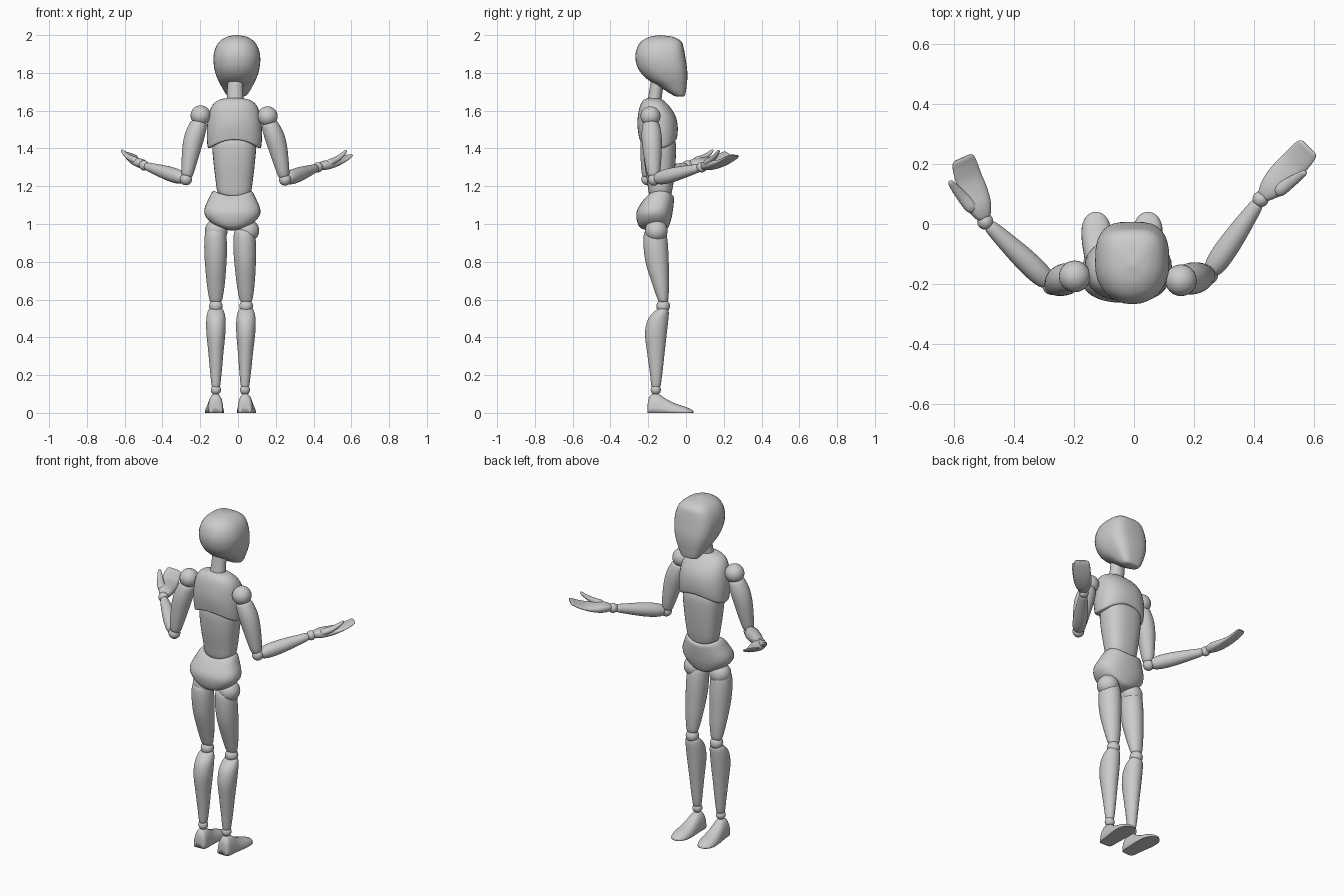
import bpy, bmesh, math
from mathutils import Vector as V

N = 32


def spow(c, n):
    return math.copysign(abs(c) ** (2 / n), c)


def skin(name, rings, angle=40):
    """Skin a list of vertex loops into a closed smooth object."""
    bm = bmesh.new()
    loops = [[bm.verts.new(p) for p in r] for r in rings]
    for a, b in zip(loops, loops[1:]):
        for i in range(N):
            j = (i + 1) % N
            bm.faces.new((a[i], a[j], b[j], b[i]))
    bm.faces.new(loops[0])
    bm.faces.new(loops[-1])
    bmesh.ops.recalc_face_normals(bm, faces=bm.faces)
    me = bpy.data.meshes.new(name)
    bm.to_mesh(me)
    bm.free()
    ob = bpy.data.objects.new(name, me)
    bpy.context.collection.objects.link(ob)
    bpy.ops.object.select_all(action='DESELECT')
    ob.select_set(True)
    bpy.context.view_layer.objects.active = ob
    bpy.ops.object.shade_smooth_by_angle(angle=math.radians(angle))
    return ob


def smooth(rows, steps=4):
    """Catmull-Rom resampling of a table of profile rows."""
    out = []
    for i in range(len(rows) - 1):
        p = [rows[max(i - 1, 0)], rows[i], rows[i + 1], rows[min(i + 2, len(rows) - 1)]]
        for s in range(steps):
            t = s / steps
            out.append([0.5 * (2 * b + (c - a) * t + (2 * a - 5 * b + 4 * c - d) * t * t
                               + (3 * b - a - 3 * c + d) * t ** 3) for a, b, c, d in zip(*p)])
    return out + [list(rows[-1])]


def stack(name, cx, rows, nf=2, nb=2, lean=0, angle=40):
    """Horizontal sections: z, half width, back y, front y, side lift."""
    rings = []
    for z, w, y0, y1, lift in smooth([(list(r) + [0])[:5] for r in rows]):
        ring = []
        for i in range(N):
            a = math.tau * i / N
            n = nf if math.sin(a) > 0 else nb
            c = spow(math.cos(a), n)
            ring.append((cx + lean * (z - rows[0][0]) + w * c,
                         (y0 + y1) / 2 + (y1 - y0) / 2 * spow(math.sin(a), n), z + lift * c * c))
        rings.append(ring)
    return skin(name, rings, angle)


def limb(name, p0, p1, side, rows, n=2):
    """Sections along p0-p1: t, half width along side, half depth, offset in depth, offset sideways."""
    p0, p1 = V(p0), V(p1)
    d = p1 - p0
    b = d.cross(V(side)).normalized()
    a = b.cross(d).normalized()
    if b.z < 0:
        b = -b
    rings = []
    for t, w, h, ob, oa in smooth([(list(r) + [0, 0])[:5] for r in rows]):
        c = p0 + d * t + b * ob + a * oa
        rings.append([c + a * w * spow(math.cos(math.tau * i / N), n)
                      + b * h * spow(math.sin(math.tau * i / N), n) for i in range(N)])
    return skin(name, rings)


def ball(name, p, r):
    bpy.ops.mesh.primitive_uv_sphere_add(segments=24, ring_count=14, radius=r, location=p)
    bpy.context.object.name = name
    bpy.ops.object.shade_smooth()


# Head with flattened face, and neck
stack("head", -0.006, [(1.674, .03, -.05, -.018), (1.68, .05, -.065, -.006), (1.70, .066, -.10, -.001),
                       (1.73, .083, -.145, .003), (1.77, .103, -.21, .007), (1.82, .119, -.252, .006),
                       (1.88, .124, -.268, -.003), (1.93, .114, -.26, -.012), (1.965, .093, -.238, -.024),
                       (1.988, .06, -.20, -.06), (1.998, .02, -.155, -.115), (2.0, .002, -.14, -.135)],
      nf=3.2, nb=2.1, angle=35)
limb("neck", (-.016, -.172, 1.62), (-.014, -.145, 1.80), (1, 0, 0), [(0, .046, .037), (.5, .042, .035), (1, .042, .035)])

# Torso: arched chest, abdomen, pelvis
stack("chest", -0.019, [(1.455, .10, -.21, -.085, -.04), (1.446, .135, -.242, -.056, -.045),
                        (1.465, .144, -.25, -.046, -.04), (1.52, .146, -.257, -.044, -.02), (1.57, .138, -.255, -.055),
                        (1.62, .122, -.245, -.085), (1.65, .095, -.23, -.115), (1.664, .055, -.21, -.135),
                        (1.668, .005, -.18, -.17)], nf=2.3, nb=2.3)
stack("abdomen", -0.02, [(1.135, .03, -.16, -.12), (1.145, .075, -.187, -.085, .01), (1.165, .09, -.197, -.076, .01),
                         (1.22, .097, -.205, -.066), (1.32, .109, -.22, -.056), (1.42, .116, -.225, -.053),
                         (1.47, .10, -.21, -.07)], nf=2.5, nb=2.5)
stack("pelvis", -0.03, [(.965, .015, -.18, -.14), (.972, .06, -.225, -.105, .01), (.99, .11, -.25, -.09, .015),
                        (1.03, .144, -.262, -.077, .015), (1.07, .147, -.26, -.07, .012), (1.11, .128, -.238, -.065, .018),
                        (1.142, .108, -.212, -.064, .025), (1.15, .09, -.195, -.075, .022), (1.14, .05, -.16, -.1)],
      nf=2.4, nb=2.4)

# Legs
for s, side, hip, knee, ank in ((-1, "left", -.115, -.117, -.117), (1, "right", .052, .043, .037)):
    ball(side + "_hip_ball", (hip, -.157, .965), .06)
    lean = (knee - hip) / -.36
    stack(side + "_thigh", knee, [(.585, .022, -.14, -.105), (.60, .034, -.15, -.094), (.68, .047, -.178, -.09),
                                  (.78, .056, -.21, -.091), (.86, .06, -.223, -.094), (.93, .058, -.225, -.1),
                                  (.965, .05, -.215, -.11), (.975, .03, -.19, -.13)], lean=-lean)
    ball(side + "_knee_ball", (knee, -.121, .565), .036)
    stack(side + "_shin", ank, [(.135, .012, -.172, -.148), (.142, .022, -.183, -.135), (.22, .031, -.192, -.124),
                                (.32, .04, -.206, -.113), (.42, .05, -.217, -.102), (.49, .051, -.204, -.094),
                                (.53, .045, -.175, -.091), (.55, .035, -.15, -.096), (.555, .02, -.135, -.11)],
          lean=(knee - ank) / .42)
    ball(side + "_ankle_ball", (ank, -.16, .122), .027)
    # Foot sections run heel to toe, flattened on the floor
    foot = limb(side + "_foot", (ank, -.203, 0), (ank + s * .012, .04, 0), (1, 0, 0),
                [(0, .022, .04), (.02, .034, .075), (.1, .04, .1), (.25, .042, .098), (.4, .045, .074),
                 (.6, .05, .05), (.8, .048, .034), (.92, .036, .022), (.98, .02, .014), (1, .006, .006)], n=2.4)
    for v in foot.data.vertices:
        v.co.z = max(v.co.z, 0)

# Arms: shoulder, elbow, wrist, finger tip, palm side direction, thumb tip
arms = {"left": ((-.198, -.175, 1.575), (-.275, -.205, 1.237), (-.497, .008, 1.31),
                 (-.574, .222, 1.372), (-.94, -.34, .3), (-.617, .143, 1.39)),
        "right": ((.157, -.188, 1.57), (.249, -.17, 1.235), (.423, .083, 1.30),
                  (.585, .258, 1.362), (.73, -.68, .08), (.575, .175, 1.388))}
for side, (sh, el, wr, tip, out, thumb) in arms.items():
    sx = 1 if side == "right" else -1
    ball(side + "_shoulder_ball", sh, .053)
    limb(side + "_upper_arm", sh, el, (sx, 0, 0),
         [(.1, .03, .03), (.13, .044, .044), (.3, .052, .053, 0, .006), (.5, .05, .051, 0, .008),
          (.75, .04, .042, 0, .004), (.93, .03, .031), (.96, .018, .018)])
    ball(side + "_elbow_ball", el, .032)
    limb(side + "_forearm", el, wr, out,
         [(.05, .018, .018), (.08, .031, .03), (.22, .038, .038), (.45, .037, .037), (.75, .029, .028),
          (.92, .022, .021), (.95, .012, .012)])
    ball(side + "_wrist_ball", wr, .027)
    # Cupped mitten hand with separate thumb
    limb(side + "_hand", wr, tip, out,
         [(.04, .015, .012), (.09, .027, .02), (.25, .042, .025, -.004), (.45, .048, .02, -.01),
          (.65, .047, .013, -.012), (.85, .045, .009, -.006), (.96, .04, .007), (1, .03, .003, .002)], n=2.5)
    root = V(wr).lerp(V(tip), .2) + V(out).normalized() * .022
    limb(side + "_thumb", root, thumb, out,
         [(0, .012, .01), (.15, .022, .018), (.45, .019, .015, -.006), (.75, .014, .011, -.005), (.95, .009, .007),
          (1, .003, .003)])
